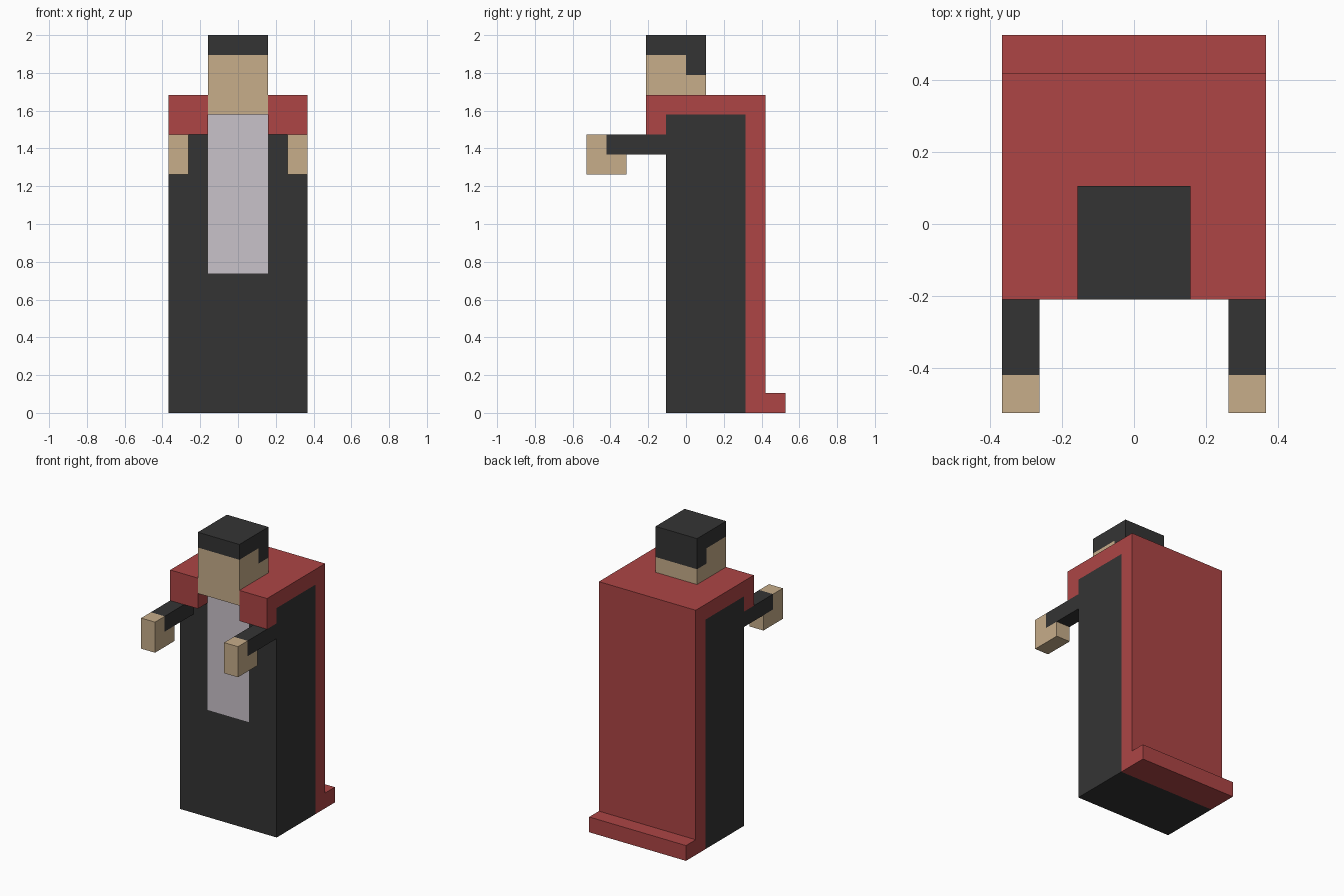
import bpy, bmesh
from mathutils import Vector

if "Cube" in bpy.data.objects:
    bpy.data.objects.remove(bpy.data.objects["Cube"])

U = 2 / 19  # one block of the grid


def material(name, rgb):
    m = bpy.data.materials.new(name)
    m.diffuse_color = (*rgb, 1)
    m.use_nodes = True
    m.node_tree.nodes["Principled BSDF"].inputs["Base Color"].default_value = m.diffuse_color
    return m


BLACK = material("black cloth", (0.034, 0.034, 0.034))
RED = material("red cape", (0.418, 0.060, 0.060))
SKIN = material("skin", (0.571, 0.418, 0.254))
SHIRT = material("pale shirt", (0.584, 0.539, 0.591))


def finish(name, bm, *mats):
    bmesh.ops.recalc_face_normals(bm, faces=bm.faces)
    mesh = bpy.data.meshes.new(name)
    bm.to_mesh(mesh)
    bm.free()
    for m in mats:
        mesh.materials.append(m)
    ob = bpy.data.objects.new(name, mesh)
    bpy.context.collection.objects.link(ob)
    return ob


def extrude(name, profile, x0, x1, *mats, mirror=False, cuts=(), rule=None):
    """Extrude a side profile of (y, z) blocks from x0 to x1."""
    bm = bmesh.new()
    face = bm.faces.new([bm.verts.new((x0 * U, y * U, z * U)) for y, z in profile])
    ext = bmesh.ops.extrude_face_region(bm, geom=[face])["geom"]
    verts = [g for g in ext if isinstance(g, bmesh.types.BMVert)]
    bmesh.ops.translate(bm, verts=verts, vec=((x1 - x0) * U, 0, 0))
    bmesh.ops.recalc_face_normals(bm, faces=bm.faces)
    for co, no in cuts:
        bmesh.ops.bisect_plane(bm, geom=bm.verts[:] + bm.edges[:] + bm.faces[:],
                               plane_co=Vector(co) * U, plane_no=no)
    if rule:
        for f in bm.faces:
            f.normal_update()
            f.material_index = int(rule(f.calc_center_median() / U, f.normal))
    ob = finish(name, bm, *mats)
    if mirror:
        ob.modifiers.new("Mirror", "MIRROR").use_axis = (True, False, False)
    return ob


def rect(y0, y1, z0, z1):
    return [(y0, z0), (y1, z0), (y1, z1), (y0, z1)]


# Robe, with the shirt panel cut into its front
extrude("robe", rect(-1, 3, 0, 15), -3.5, 3.5, BLACK, SHIRT,
        cuts=[((-1.5, 0, 0), (1, 0, 0)), ((1.5, 0, 0), (1, 0, 0)), ((0, 0, 7), (0, 0, 1))],
        rule=lambda c, n: n.y < -0.5 and abs(c.x) < 1.5 and c.z > 7)

# Cape with shoulder top and trailing hem
extrude("cape", [(3, 0), (5, 0), (5, 1), (4, 1), (4, 16), (-1, 16), (-1, 15), (3, 15)],
        -3.5, 3.5, RED)
extrude("cape_front_flap", rect(-2, -1, 14, 16), 1.5, 3.5, RED, mirror=True)

# Head, with hair on top and down the back
extrude("head", [(-2, 15), (1, 15), (1, 17), (0, 17), (0, 18), (-2, 18)], -1.5, 1.5, SKIN)
extrude("hair", [(-2, 18), (0, 18), (0, 17), (1, 17), (1, 19), (-2, 19)], -1.5, 1.5, BLACK)

# Outstretched sleeves and hands
extrude("sleeve", rect(-4, -1, 13, 14), 2.5, 3.5, BLACK, mirror=True)
extrude("hand", [(-5, 12), (-3, 12), (-3, 13), (-4, 13), (-4, 14), (-5, 14)],
        2.5, 3.5, SKIN, mirror=True)
